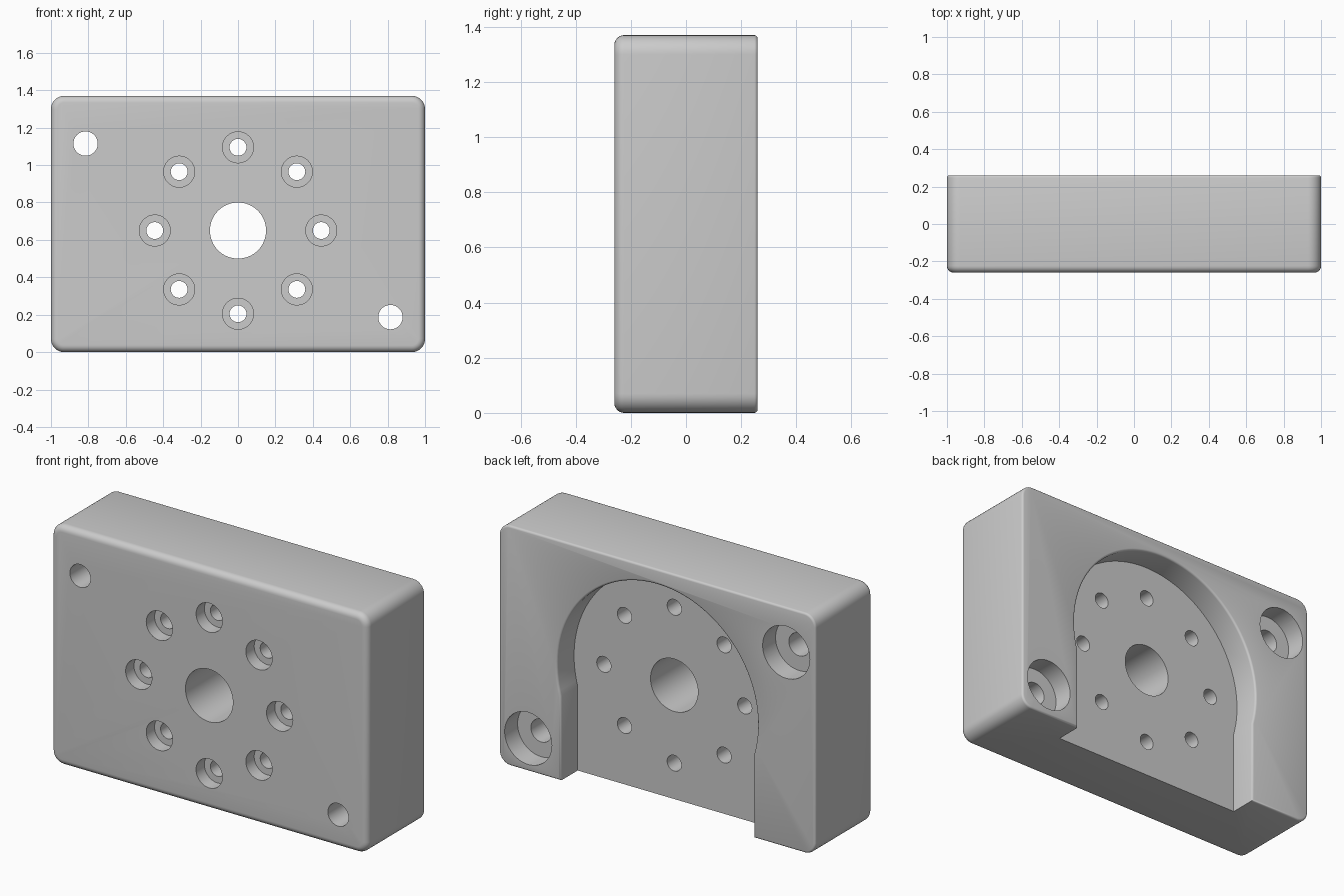
import bpy, bmesh, math
from mathutils import Matrix

cube = bpy.data.objects.get("Cube")
if cube:
    bpy.data.objects.remove(cube, do_unlink=True)

W, D, H = 1.0, 0.26, 1.37        # half width, half depth, height
CZ = 0.65                        # height of the hub axis
FLOOR = 0.106                    # y of the pocket floor

grey = bpy.data.materials.new("grey metal")
grey.use_nodes = True
grey.diffuse_color = (0.6, 0.6, 0.6, 1)
grey.node_tree.nodes["Principled BSDF"].inputs["Base Color"].default_value = (0.6, 0.6, 0.6, 1)


def make_object(name, bm):
    bmesh.ops.recalc_face_normals(bm, faces=bm.faces)
    mesh = bpy.data.meshes.new(name)
    bm.to_mesh(mesh)
    bm.free()
    mesh.materials.append(grey)
    obj = bpy.data.objects.new(name, mesh)
    bpy.context.collection.objects.link(obj)
    return obj


def prism(name, outline, y0, y1):
    """Extrude an x-z outline along y."""
    bm = bmesh.new()
    face = bm.faces.new([bm.verts.new((x, y0, z)) for x, z in outline])
    new = bmesh.ops.extrude_face_region(bm, geom=[face])["geom"]
    bmesh.ops.translate(bm, vec=(0, y1 - y0, 0),
                        verts=[v for v in new if isinstance(v, bmesh.types.BMVert)])
    return make_object(name, bm)


def circle(x, z, r, n=48):
    return [(x + r * math.cos(2 * math.pi * i / n), z + r * math.sin(2 * math.pi * i / n))
            for i in range(n)]


def cut(cutter):
    cutter.hide_render = True
    mod = body.modifiers.new("cut", 'BOOLEAN')
    mod.operation, mod.solver, mod.object = 'DIFFERENCE', 'EXACT', cutter
    bpy.context.view_layer.objects.active = body
    bpy.ops.object.modifier_apply(modifier=mod.name)
    bpy.data.objects.remove(cutter, do_unlink=True)


def drill(x, z, r, y0=-0.5, y1=0.5, n=48):
    cut(prism("drill", circle(x, z, r, n), y0, y1))


def bevel_edges(bm, test, width, segments):
    edges = [e for e in bm.edges if all(test(v.co) for v in e.verts)]
    bmesh.ops.bevel(bm, geom=edges, offset=width, segments=segments,
                    affect='EDGES', profile=0.5, clamp_overlap=True)


# Block with rounded corners and a rounded front rim
bm = bmesh.new()
bmesh.ops.create_cube(bm, size=1, matrix=Matrix.Translation((0, 0, H / 2))
                      @ Matrix.Diagonal((2 * W, 2 * D, H, 1)))
corners = [e for e in bm.edges if abs(e.verts[0].co.y - e.verts[1].co.y) > 0.1]
bmesh.ops.bevel(bm, geom=corners, offset=0.07, segments=8, affect='EDGES', profile=0.5)
bevel_edges(bm, lambda c: c.y < -D + 1e-4, 0.036, 6)
body = make_object("mounting_block", bm)

# Arched pocket in the back, open at the bottom
radius, half = 0.633, 0.61
start = -math.acos(half / radius)
steps = 72
arch = [(-half, -0.2), (half, -0.2)]
for i in range(steps + 1):
    a = start + (math.pi - 2 * start) * i / steps
    arch.append((radius * math.cos(a), CZ + radius * math.sin(a)))
cut(prism("pocket", arch, FLOOR, 0.5))

# Small rounding along the back rim and pocket mouth
bm = bmesh.new()
bm.from_mesh(body.data)
bmesh.ops.remove_doubles(bm, verts=bm.verts, dist=1e-5)
bmesh.ops.dissolve_limit(bm, angle_limit=0.002, verts=bm.verts, edges=bm.edges)
rim = [e for e in bm.edges if all(v.co.y > D - 1e-4 for v in e.verts)
       and len(e.link_faces) == 2 and e.calc_face_angle() > 0.5]
bmesh.ops.bevel(bm, geom=rim, offset=0.012, segments=3, affect='EDGES', profile=0.5)
bm.to_mesh(body.data)
bm.free()

# Central bore
drill(0, CZ, 0.15, n=64)

# Ring of screw holes, counterbored from the front
for i in range(8):
    a = i * math.pi / 4
    x, z = 0.445 * math.cos(a), CZ + 0.445 * math.sin(a)
    drill(x, z, 0.045, n=32)
    drill(x, z, 0.083, -0.5, -D + 0.075)

# Two corner bolt holes, counterbored from the back
for x, z in ((-0.815, 1.115), (0.815, 0.187)):
    drill(x, z, 0.065)
    drill(x, z, 0.149, D - 0.117, 0.5)

bpy.ops.object.select_all(action='DESELECT')
body.select_set(True)
bpy.context.view_layer.objects.active = body
bpy.ops.object.shade_smooth_by_angle(angle=math.radians(32))
